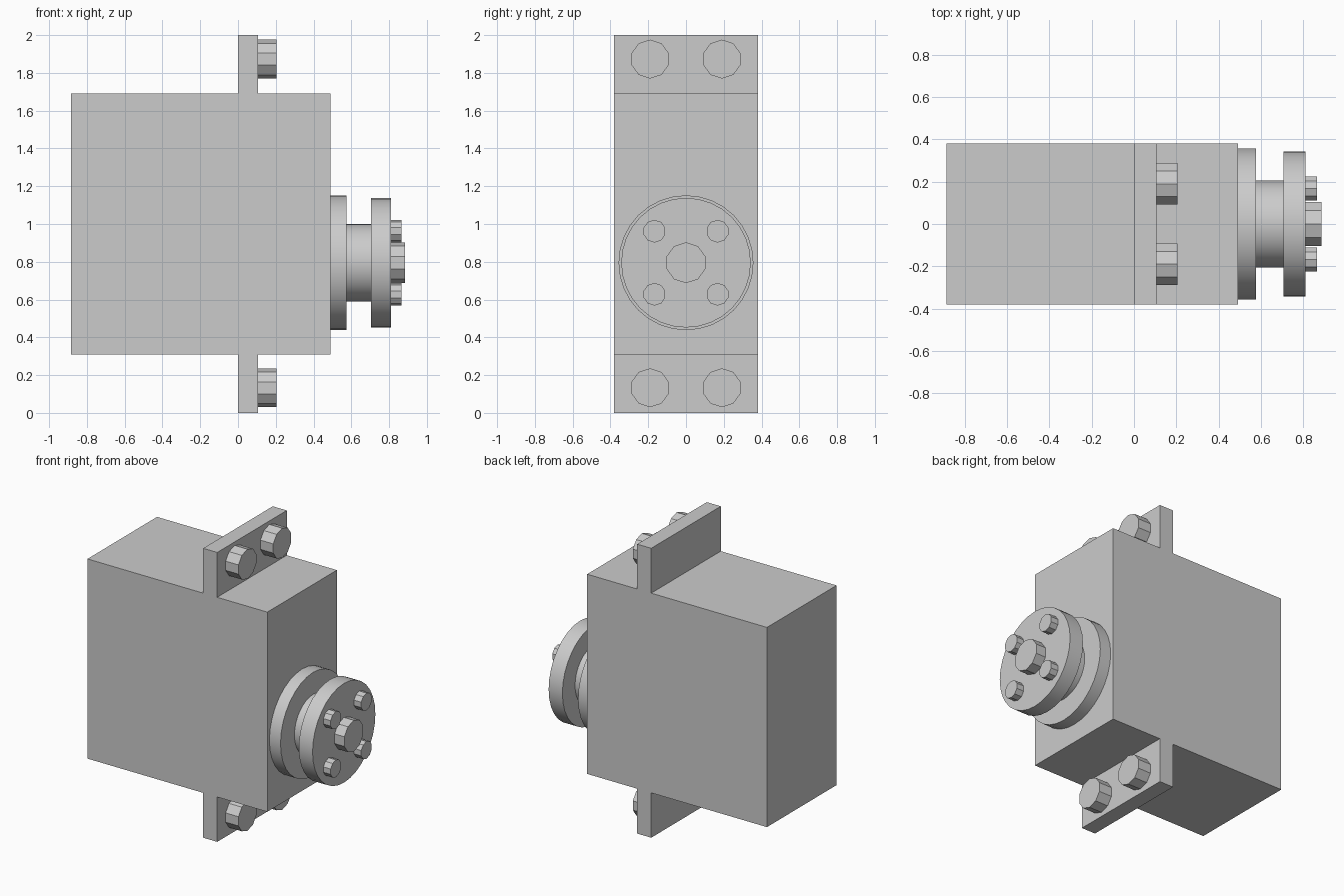
import bpy
import bmesh
from mathutils import Matrix, Vector

cube = bpy.data.objects.get("Cube")
if cube:
    bpy.data.objects.remove(cube, do_unlink=True)

grey = bpy.data.materials.new("plain_grey")
grey.use_nodes = True
colour = (0.6, 0.6, 0.6, 1)
grey.diffuse_color = colour
grey.node_tree.nodes["Principled BSDF"].inputs["Base Color"].default_value = colour

# Turns a z-axis cylinder to lie along x, with a vertex pointing up
ALONG_X = Matrix(((0, 0, 1, 0), (1, 0, 0, 0), (0, 1, 0, 0), (0, 0, 0, 1)))


def finish(name, bm):
    mesh = bpy.data.meshes.new(name)
    bm.to_mesh(mesh)
    bm.free()
    mesh.materials.append(grey)
    obj = bpy.data.objects.new(name, mesh)
    bpy.context.collection.objects.link(obj)
    return obj


def box(name, low, high):
    low, high = Vector(low), Vector(high)
    bm = bmesh.new()
    place = Matrix.Translation((low + high) / 2) @ Matrix.Diagonal((high - low).to_4d())
    place[3][3] = 1
    bmesh.ops.create_cube(bm, size=1, matrix=place)
    return finish(name, bm)


def cylinder(name, x0, x1, y, z, radius, sides, smooth=False):
    bm = bmesh.new()
    place = Matrix.Translation(((x0 + x1) / 2, y, z)) @ ALONG_X
    bmesh.ops.create_cone(bm, cap_ends=True, segments=sides, radius1=radius,
                          radius2=radius, depth=x1 - x0, matrix=place)
    for face in bm.faces:
        face.smooth = smooth and len(face.verts) == 4
    return finish(name, bm)


# Housing and its mounting tabs
HALF = 0.38
BOTTOM, TOP = 0.31, 1.69
box("housing", (-0.885, -HALF, BOTTOM), (0.49, HALF, TOP))
box("lower_tab", (0, -HALF, 0), (0.107, HALF, BOTTOM))
box("upper_tab", (0, -HALF, TOP), (0.107, HALF, 2))

# Output shaft between two discs
AXIS = 0.795
cylinder("base_disc", 0.49, 0.575, 0, AXIS, 0.357, 32, True)
cylinder("shaft", 0.575, 0.705, 0, AXIS, 0.205, 32, True)
cylinder("horn_disc", 0.705, 0.81, 0, AXIS, 0.343, 32, True)

# Screws on the horn and the tabs
cylinder("centre_screw", 0.81, 0.885, 0, AXIS, 0.108, 10)
for side, sy in (("left", 1), ("right", -1)):
    for level, sz in (("upper", 1), ("lower", -1)):
        cylinder(f"{level}_{side}_horn_screw", 0.81, 0.865,
                 sy * 0.167, AXIS + sz * 0.167, 0.06, 10)
        cylinder(f"{level}_{side}_tab_screw", 0.107, 0.205,
                 sy * 0.19, 1.003 + sz * 0.87, 0.103, 10)
